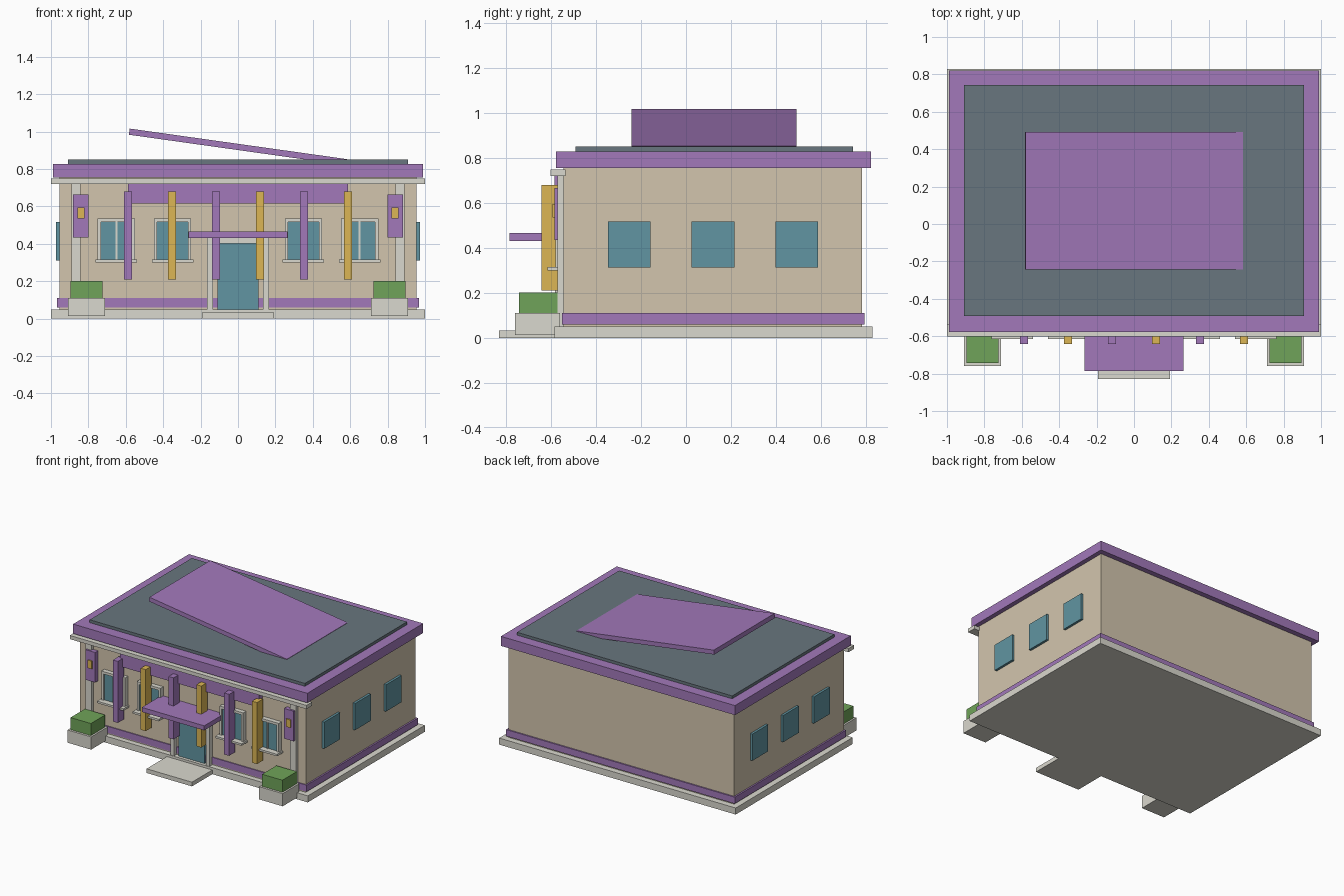
import bpy, math

if "Cube" in bpy.data.objects:
    bpy.data.objects.remove(bpy.data.objects["Cube"])


def material(name, rgb):
    m = bpy.data.materials.new(name)
    m.diffuse_color = (*rgb, 1)
    m.use_nodes = True
    m.node_tree.nodes["Principled BSDF"].inputs["Base Color"].default_value = m.diffuse_color
    return m


CREAM = material("cream_wall", (0.65, 0.56, 0.42))
STONE = material("pale_stone", (0.70, 0.69, 0.62))
PURPLE = material("purple_trim", (0.36, 0.19, 0.49))
GOLD = material("gold_trim", (0.72, 0.47, 0.09))
GLASS = material("blue_glass", (0.12, 0.30, 0.36))
ROOF = material("slate_roof", (0.14, 0.18, 0.21))
GREEN = material("hedge_green", (0.16, 0.37, 0.10))


def box(name, x, y, z, mat):
    """Box from (min, max) ranges on each axis."""
    bpy.ops.mesh.primitive_cube_add(size=1, location=[(a + b) / 2 for a, b in (x, y, z)])
    ob = bpy.context.object
    ob.name = name
    ob.scale = [b - a for a, b in (x, y, z)]
    bpy.ops.object.transform_apply(location=False, rotation=False, scale=True)
    ob.data.materials.append(mat)
    return ob


def mid(c, w):
    return (c - w / 2, c + w / 2)


WALL = -0.545  # front wall plane

# Main block
box("base_slab", (-1, 1), (-0.585, 0.828), (0, 0.05), STONE)
box("walls", (-0.955, 0.955), (WALL, 0.782), (0.05, 0.76), CREAM)
box("plinth_band", (-0.967, 0.967), (-0.552, 0.792), (0.06, 0.11), PURPLE)
box("roof_fascia", (-0.99, 0.99), (-0.577, 0.822), (0.755, 0.828), PURPLE)
box("roof_deck", (-0.91, 0.91), (-0.492, 0.742), (0.82, 0.85), ROOF)
box("front_cornice", (-1, 1), (-0.602, -0.535), (0.72, 0.748), STONE)

# Tilted roof plate
plate = box("tilted_roof_plate", (-0.587, 0.587), (-0.243, 0.492), (-0.0165, 0.0165), PURPLE)
plate.location.z = 0.918
plate.rotation_euler.y = math.radians(8)

# Facade band and vertical fins
box("facade_panel", (-0.588, 0.588), (-0.585, WALL), (0.615, 0.72), PURPLE)
for i in range(6):
    box("facade_fin", mid(-0.588 + i * 0.2352, 0.042), (-0.641, -0.568), (0.21, 0.68),
        GOLD if i % 2 else PURPLE)

# Entrance
box("entry_step", (-0.192, 0.192), (-0.83, -0.55), (0, 0.032), STONE)
box("door", (-0.11, 0.11), (-0.562, WALL), (0.05, 0.402), GLASS)
box("door_lintel", (-0.165, 0.165), (-0.58, WALL), (0.402, 0.432), STONE)
box("entry_canopy", (-0.264, 0.264), (-0.785, WALL), (0.43, 0.465), PURPLE)

# Mirrored parts on both sides of the entrance
for s in (-1, 1):
    box("door_post", mid(s * 0.15, 0.03), (-0.582, WALL), (0.03, 0.43), STONE)
    box("corner_pilaster", mid(s * 0.866, 0.05), (-0.57, -0.54), (0.05, 0.73), STONE)
    box("banner", mid(s * 0.84, 0.082), (-0.585, -0.55), (0.435, 0.665), PURPLE)
    box("banner_emblem", mid(s * 0.84, 0.036), (-0.594, -0.58), (0.535, 0.595), GOLD)
    box("planter", mid(s * 0.81, 0.2), (-0.76, -0.56), (0.013, 0.11), STONE)
    box("planter_hedge", mid(s * 0.81, 0.172), (-0.743, -0.57), (0.1, 0.202), GREEN)

    # Front windows
    for c in (0.35 * s, 0.65 * s):
        box("front_glass", mid(c, 0.165), (-0.57, WALL), (0.31, 0.516), GLASS)
        for e in (-1, 1):
            box("window_jamb", mid(c + e * 0.091, 0.018), (-0.58, WALL), (0.31, 0.535), STONE)
        box("window_head", mid(c, 0.2), (-0.58, WALL), (0.516, 0.535), STONE)
        box("window_mullion", mid(c, 0.012), (-0.578, WALL), (0.31, 0.516), STONE)
        box("window_sill", mid(c, 0.222), (-0.615, WALL), (0.3, 0.315), STONE)

    # Side windows
    for c in (-0.252, 0.12, 0.492):
        box("side_glass", mid(s * 0.96, 0.026), mid(c, 0.19), (0.312, 0.516), GLASS)
